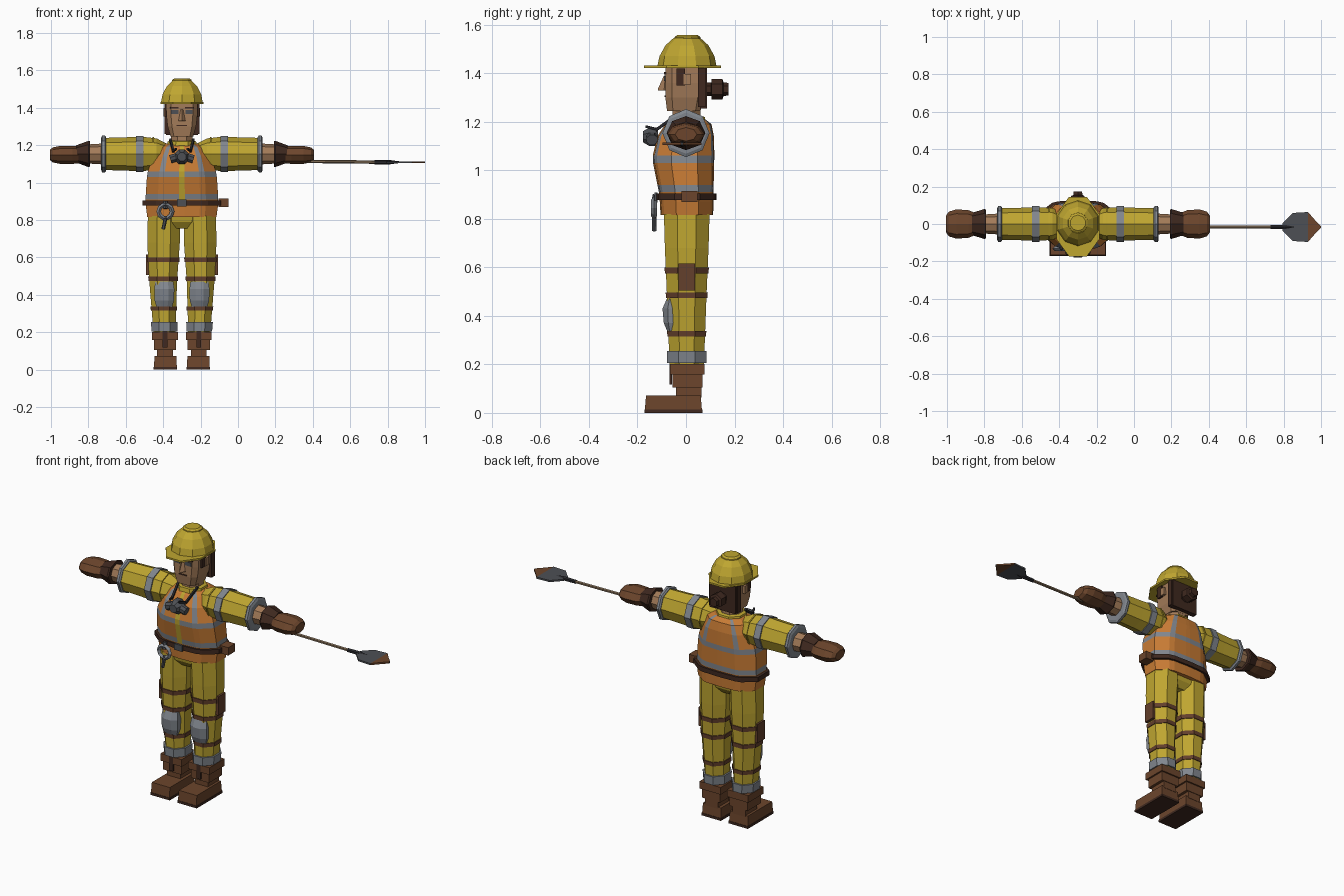
import bpy, bmesh, math
from mathutils import Vector

cube = bpy.data.objects.get("Cube")
if cube:
    bpy.data.objects.remove(cube)

CX = -0.3  # centre line of the figure


def material(name, rgb):
    m = bpy.data.materials.new(name)
    m.use_nodes = True
    m.diffuse_color = (*rgb, 1)
    m.node_tree.nodes["Principled BSDF"].inputs["Base Color"].default_value = (*rgb, 1)
    return m


YELLOW = material("work yellow", (0.52, 0.38, 0.03))
ORANGE = material("vest orange", (0.58, 0.20, 0.035))
GRAY = material("reflective gray", (0.22, 0.24, 0.27))
BROWN = material("leather brown", (0.15, 0.06, 0.025))
DARK = material("dark brown", (0.05, 0.022, 0.014))
SKIN = material("skin", (0.37, 0.20, 0.10))
STEEL = material("dark steel", (0.075, 0.08, 0.09))
BLACK = material("near black", (0.02, 0.02, 0.024))
WOOD = material("handle wood", (0.22, 0.15, 0.09))
STRAP = material("strap brown", (0.125, 0.05, 0.025))


def loft(name, rings, mats, rule=None):
    """Skin a stack of rings; rule(centre, column) picks the material."""
    bm = bmesh.new()
    rows = [[bm.verts.new(p) for p in ring] for ring in rings]
    n = len(rows[0])
    for a, b in zip(rows, rows[1:]):
        for j in range(n):
            k = (j + 1) % n
            f = bm.faces.new((a[j], a[k], b[k], b[j]))
            if rule:
                f.material_index = rule(f.calc_center_median(), j)
    for row in (rows[0], rows[-1]):
        bm.faces.new(row)
    bmesh.ops.recalc_face_normals(bm, faces=bm.faces[:])
    me = bpy.data.meshes.new(name)
    bm.to_mesh(me)
    bm.free()
    for m in mats:
        me.materials.append(m)
    ob = bpy.data.objects.new(name, me)
    bpy.context.collection.objects.link(ob)
    return ob


def ring(axis, c, r1, r2, n=8, turn=0.5):
    """Polygon ring around c, square to the axis."""
    pts = []
    for i in range(n):
        t = math.tau * (i + turn) / n
        u, v = r1 * math.cos(t), r2 * math.sin(t)
        off = {"x": (0, u, v), "y": (u, 0, v), "z": (u, v, 0)}[axis]
        pts.append(Vector(c) + Vector(off))
    return pts


def box(name, c, size, mat, top=1.0):
    """Box at c with full sizes; top scales its upper end."""
    h = size[2] / 2
    k = math.sqrt(0.5)
    return loft(name, [ring("z", (c[0], c[1], c[2] + s * h), size[0] * k * f, size[1] * k * f, 4)
                       for s, f in ((-1, 1), (1, top))], [mat])


def rod(name, a, b, r, mat, n=6):
    a, b = Vector(a), Vector(b)
    q = (b - a).to_track_quat("Z", "Y")
    circle = ring("z", (0, 0, 0), r, r, n)
    return loft(name, [[p + q @ v for v in circle] for p in (a, b)], [mat])


def outline(half, z, rx, y0, y1):
    """Mirrored cross-section scaled to half width rx and depth y0..y1."""
    full = half + [(-x, y) for x, y in reversed(half)]
    return [(CX + x * rx, (y0 + y1) / 2 + y * (y1 - y0) / 2, z) for x, y in full]


# Vest with reflective bands, and the jacket showing down the front
VEST = [(.08, -1), (.5, -.95), (.66, -.86), (1, -.4), (1, .45), (.66, .9), (.5, .97), (.08, 1)]


def vest_rule(c, j):
    if j == 15 and c.z > 0.9:
        return 1
    if 1.03 < c.z < 1.06 or 0.91 < c.z < 0.94:
        return 2
    return 2 if j in (1, 5, 9, 13) and c.z > 1.06 else 0


vest_rows = [(.815, .185, -.105, .112), (.87, .192, -.108, .113), (.91, .194, -.112, .113),
             (.94, .193, -.118, .114), (1.03, .187, -.136, .116), (1.06, .182, -.137, .117),
             (1.14, .155, -.118, .115), (1.19, .125, -.085, .105), (1.21, .085, -.05, .08)]
loft("vest", [outline(VEST, *r) for r in vest_rows], [ORANGE, YELLOW, GRAY], vest_rule)
loft("collar", [ring("z", (CX, 0.005, z), r, r * .95) for z, r in ((1.17, .095), (1.22, .082), (1.225, .06))], [YELLOW])
loft("pelvis", [ring("z", (CX, 0, z), a, b) for z, a, b in ((.755, .07, .06), (.79, .16, .09), (.84, .19, .1))], [YELLOW])

# Belt, buckle, pouch
loft("belt", [outline(VEST, z, .21, -.122, .125) for z in (.878, .905)], [DARK])
box("belt_buckle", (CX, -.124, .891), (.05, .012, .036), STEEL)
box("belt_pouch", (-.078, .014, .892), (.055, .065, .046), BROWN)

# Ring and hook hanging from the belt
bpy.ops.mesh.primitive_torus_add(major_segments=10, minor_segments=4, major_radius=.036, minor_radius=.012,
                                 location=(-.388, -.132, .845), rotation=(math.pi / 2, 0, 0))
clip = bpy.context.object
clip.name = "belt_ring"
clip.data.materials.append(GRAY)
rod("ring_hanger", (-.388, -.125, .9), (-.388, -.132, .86), .012, STEEL)
rod("belt_hook", (-.385, -.132, .82), (-.4, -.13, .75), .01, STEEL)

# Neck and head
loft("neck", [ring("z", (CX, .002, z), .062, .062) for z in (1.15, 1.28)], [SKIN])
HEAD = [(.7, -1), (1, -.65), (1, .7), (.75, 1)]
loft("head", [outline(HEAD, *r) for r in ((1.245, .06, -.078, .06), (1.30, .076, -.085, .072),
                                         (1.36, .083, -.085, .075), (1.44, .085, -.085, .075))], [SKIN])
loft("nose", [ring("z", (CX, y, z), a, b, 4, 0.25 * 0) for z, y, a, b in
              ((1.328, -.09, .02, .026), (1.335, -.09, .018, .026), (1.39, -.085, .007, .006))], [SKIN])
box("mouth", (CX, -.085, 1.305), (.055, .006, .007), DARK)
for s, side in ((-1, "right"), (1, "left")):
    box(side + "_eye", (CX + s * .038, -.086, 1.378), (.038, .008, .022), STEEL)
    box(side + "_eyebrow", (CX + s * .04, -.086, 1.4), (.046, .009, .01), DARK)
    box(side + "_sideburn", (CX + s * .086, -.022, 1.385), (.014, .036, .07), DARK)
    box(side + "_ear", (CX + s * .09, .005, 1.375), (.016, .03, .045), SKIN)
    box(side + "_hair", (CX + s * .083, .065, 1.345), (.02, .03, .17), DARK)

# Hair at the back, tied in a bun
box("back_hair", (CX, .072, 1.342), (.17, .03, .175), DARK)
loft("hair_bun", [ring("y", (CX, y, 1.334), r, r, 6) for y, r in
                  ((.08, .028), (.104, .028), (.106, .042), (.15, .042), (.155, .028), (.175, .026))], [DARK])

# Hard hat: dome, crown cap and brim
loft("helmet_dome", [ring("z", (CX, .004, z), r, r * 1.04, 10) for z, r in
                     ((1.425, .118), (1.47, .109), (1.515, .085), (1.545, .053))], [YELLOW])
loft("helmet_crown", [ring("z", (CX, .006, z), r, r, 10) for z, r in ((1.535, .056), (1.549, .054), (1.557, .042))], [YELLOW])
loft("helmet_brim", [ring("z", (CX, -.014, z), .125, .172) for z in (1.421, 1.431)], [YELLOW])

# Breathing mask hanging on straps at the chest
loft("mask", [ring("y", (CX, y, 1.138), r, r) for y, r in ((-.115, .042), (-.15, .042), (-.178, .024))], [STEEL])
for s, side in ((-1, "right"), (1, "left")):
    rod(side + "_mask_filter", (CX + s * .03, -.14, 1.135), (CX + s * .062, -.14, 1.125), .024, STEEL, 8)
    rod(side + "_mask_strap", (CX + s * .062, -.035, 1.23), (CX + s * .045, -.125, 1.165), .008, BLACK, 4)
    rod(side + "_mask_loop", (CX + s * .045, -.125, 1.17), (CX + s * .03, -.165, 1.18), .007, BLACK, 4)

# Legs: taper is interpolated so that the bands fit snugly
LEG = [(.2, .093, .059, .071), (.47, .1, .074, .081), (.68, .098, .087, .09), (.82, .096, .086, .094)]


def leg_ring(s, z, grow=0.0):
    for a, b in zip(LEG, LEG[1:]):
        if z <= b[0]:
            break
    t = (z - a[0]) / (b[0] - a[0])
    off, rx, ry = (p + (q - p) * t for p, q in zip(a[1:], b[1:]))
    k = 1.0 / math.cos(math.pi / 8)
    return ring("z", (CX + s * off, .003, z), rx * k + grow, ry * k + grow)


for s, side in ((-1, "right"), (1, "left")):
    x = CX + s * .093
    loft(side + "_leg", [leg_ring(s, r[0]) for r in LEG], [YELLOW])
    for label, z0, z1, mat, grow in (("thigh_band", .575, .6, STRAP, .005), ("knee_band", .473, .497, STRAP, .005),
                                     ("shin_band", .315, .338, STRAP, .005), ("ankle_band", .205, .255, GRAY, .01)):
        loft(f"{side}_{label}", [leg_ring(s, z, grow) for z in (z0, z1)], [mat])
    loft(side + "_knee_pad", [ring("z", (CX + s * .094, -.06, z), a, b, 8) for z, a, b in
                              ((.335, .045, .018), (.37, .056, .034), (.43, .058, .04), (.472, .052, .02))], [GRAY])
    box(side + "_thigh_pocket", (CX + s * .178, .003, .56), (.03, .068, .11), STRAP)

    # Boots
    box(side + "_boot_cuff", (CX + s * .09, .005, .18), (.138, .142, .042), BROWN)
    box(side + "_boot_shaft", (x - s * .003, .006, .135), (.118, .122, .06), BROWN)
    box(side + "_boot_ankle", (x - s * .003, .011, .088), (.085, .105, .05), BROWN)
    box(side + "_boot_foot", (x - s * .005, -.052, .042), (.122, .235, .06), BROWN, .96)
    box(side + "_boot_sole", (x - s * .005, -.052, .007), (.126, .24, .014), DARK)
    box(side + "_boot_tongue", (x - s * .003, -.063, .16), (.026, .012, .085), DARK)


# Arms: octagonal sleeve, bands, wrist and glove
def arm(name, s, rows, mat, z=1.153):
    return loft(name, [ring("x", (CX + s * o, 0, z), a, b, 8, 0) for o, a, b in rows], [mat])


for s, side in ((-1, "right"), (1, "left")):
    arm(side + "_sleeve", s, [(.07, .05, .05), (.135, .085, .083), (.22, .09, .093), (.3, .087, .089), (.415, .084, .086)], YELLOW)
    arm(side + "_sleeve_band", s, [(o, .097, .097) for o in (.206, .246)], GRAY)
    arm(side + "_shoulder_band", s, [(o, .091, .091) for o in (.15, .158)], YELLOW)
    arm(side + "_sleeve_cuff", s, [(.405, .088, .09), (.412, .097, .099), (.426, .097, .099), (.432, .085, .085)], GRAY)
    arm(side + "_wrist", s, [(.42, .056, .056), (.52, .05, .05)], SKIN)
    arm(side + "_glove_cuff", s, [(.492, .076, .068), (.5, .08, .07), (.565, .06, .046)], DARK)
    arm(side + "_glove", s, [(.55, .06, .045), (.585, .074, .048), (.65, .078, .048), (.69, .066, .04), (.705, .045, .028)], BROWN, 1.148)

# Shovel held in the left hand
rod("shovel_handle", (.2, -.016, 1.115), (.76, -.016, 1.109), .009, WOOD)
loft("shovel_socket", [ring("x", (x, -.016, 1.109), r, r, 6) for x, r in ((.73, .012), (.8, .013), (.86, .005))], [BLACK])
blade = [(.795, .02), (.848, .075), (.93, .08), (.965, .04), (1.0, .004)]
loft("shovel_blade", [ring("x", (x, -.016, 1.109), w * 1.414, .007, 4) for x, w in blade],
     [STEEL, BROWN], lambda c, j: 1 if c.x > .94 else 0)
